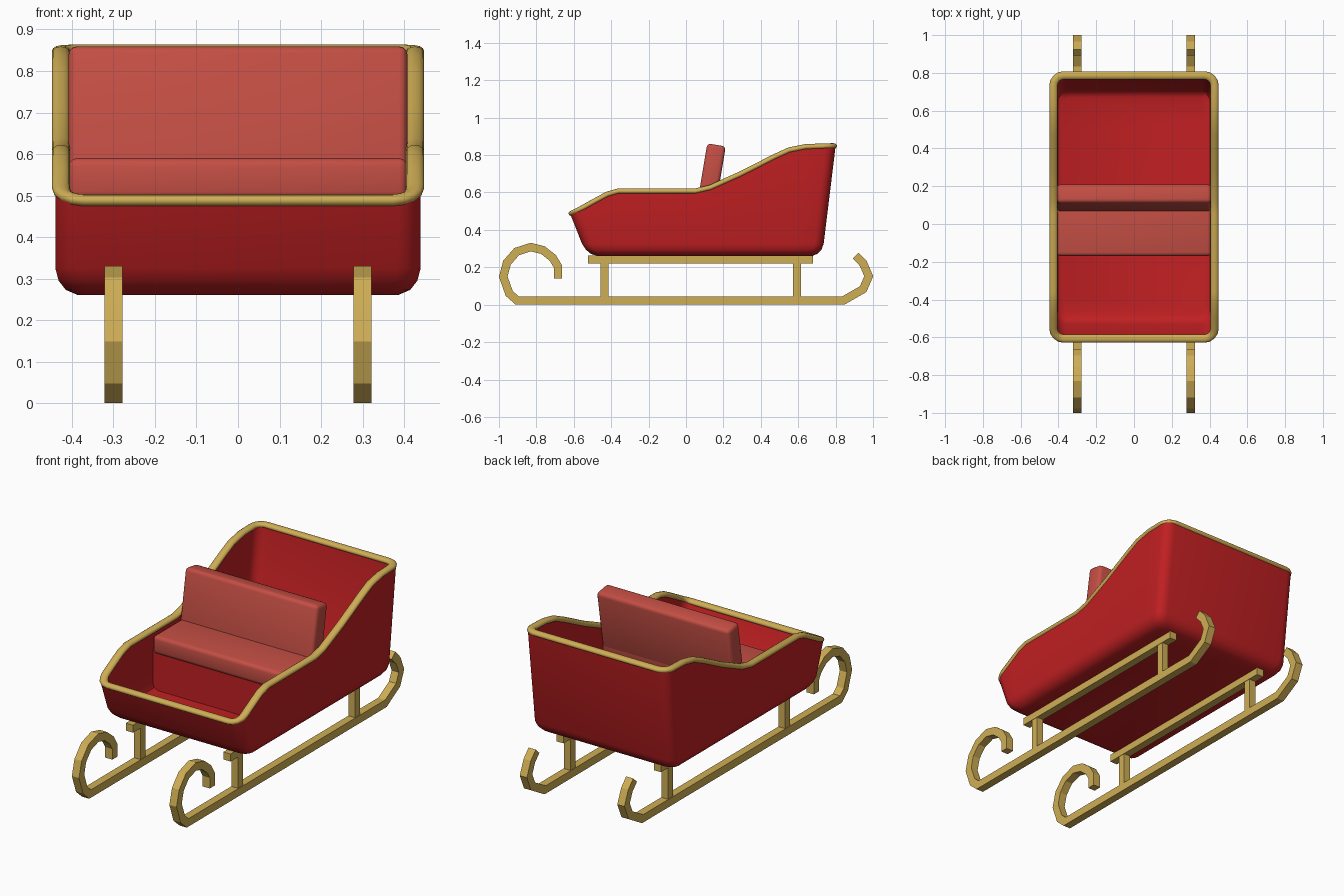
import bpy, bmesh, math
from mathutils import Vector, Matrix

if "Cube" in bpy.data.objects:
    bpy.data.objects.remove(bpy.data.objects["Cube"])


def material(name, rgb):
    m = bpy.data.materials.new(name)
    m.diffuse_color = (*rgb, 1)
    m.use_nodes = True
    m.node_tree.nodes["Principled BSDF"].inputs["Base Color"].default_value = m.diffuse_color
    return m


RED = material("red paint", (0.53, 0.014, 0.016))
CUSHION = material("soft red cushion", (0.55, 0.077, 0.058))
GOLD = material("gold", (0.62, 0.42, 0.09))


def finish(name, bm, mat, smooth=None):
    bmesh.ops.recalc_face_normals(bm, faces=bm.faces)
    me = bpy.data.meshes.new(name)
    bm.to_mesh(me)
    bm.free()
    me.materials.append(mat)
    ob = bpy.data.objects.new(name, me)
    bpy.context.collection.objects.link(ob)
    if smooth:
        bpy.ops.object.select_all(action='DESELECT')
        ob.select_set(True)
        bpy.context.view_layer.objects.active = ob
        bpy.ops.object.shade_smooth_by_angle(angle=math.radians(smooth))
    return ob


def skin(bm, rings, closed=False):
    """Bridge rings of points; cap both ends unless closed."""
    vs = [[bm.verts.new(p) for p in r] for r in rings]
    n = len(vs[0])
    for k in range(len(vs) if closed else len(vs) - 1):
        a, b = vs[k], vs[(k + 1) % len(vs)]
        for i in range(n):
            j = (i + 1) % n
            bm.faces.new((a[i], a[j], b[j], b[i]))
    if not closed:
        bm.faces.new(vs[0])
        bm.faces.new(vs[-1])


def box(name, lo, hi, mat, bevel=0, tilt=0):
    lo, hi = Vector(lo), Vector(hi)
    bm = bmesh.new()
    bmesh.ops.create_cube(bm, size=1, matrix=Matrix.Translation((lo + hi) / 2)
                          @ Matrix.Rotation(tilt, 4, 'X')
                          @ Matrix.Diagonal((*(hi - lo), 1)))
    if bevel:
        bmesh.ops.bevel(bm, geom=bm.edges[:], offset=bevel, segments=3,
                        profile=0.5, affect='EDGES')
    return finish(name, bm, mat, 40 if bevel else None)


# Tub: rounded plan, side profile gives the height of the rim
RIM = [(-0.62, 0.488), (-0.5, 0.553), (-0.43, 0.59), (-0.37, 0.607), (0.05, 0.607),
       (0.13, 0.625), (0.3, 0.70), (0.48, 0.79), (0.56, 0.826), (0.65, 0.844), (0.81, 0.849)]
HX, Y0, Y1, R = 0.44, -0.62, 0.80, 0.055


def rim_height(y):
    for (a, za), (b, zb) in zip(RIM, RIM[1:]):
        if y <= b:
            return za + (zb - za) * (y - a) / (b - a)
    return RIM[-1][1]


def arc(cx, cy, start):
    return [(cx + R * math.cos(math.radians(start + 22.5 * k)),
             cy + R * math.sin(math.radians(start + 22.5 * k))) for k in range(5)]


sides = [y for y, _ in RIM[1:-1]]
plan = (arc(HX - R, Y0 + R, -90) + [(HX, y) for y in sides]
        + arc(HX - R, Y1 - R, 0) + arc(R - HX, Y1 - R, 90)
        + [(-HX, y) for y in reversed(sides)] + arc(R - HX, Y0 + R, 180))


def tub_ring(inset, z=None):
    ring = []
    for x, y in plan:
        h = rim_height(y)
        zz = h if z is None else z
        t = (zz - 0.26) / (h - 0.26)
        hy = 0.629 + (0.71 - 0.629) * t - inset
        cy = 0.099 + (0.09 - 0.099) * t
        ring.append(Vector((x * (1 - inset / HX), cy + (y - 0.09) / 0.71 * hy, zz)))
    return ring


bm = bmesh.new()
skin(bm, [tub_ring(0.055, 0.26), tub_ring(0.025, 0.273), tub_ring(0.008, 0.295),
          tub_ring(0, 0.325), tub_ring(0), tub_ring(0.027), tub_ring(0.027, 0.325),
          tub_ring(0.037, 0.298), tub_ring(0.06, 0.287)])
finish("tub", bm, RED, 40)

# Gold trim: oval tube following the rim
path = tub_ring(0.0135)
rings = []
for i, p in enumerate(path):
    t = (path[(i + 1) % len(path)] - path[i - 1]).normalized()
    out = t.cross(Vector((0, 0, 1))).normalized()
    up = out.cross(t)
    rings.append([p + out * 0.022 * math.cos(a) + up * 0.015 * math.sin(a)
                  for a in (math.tau * k / 12 for k in range(12))])
bm = bmesh.new()
skin(bm, rings, closed=True)
finish("rim_trim", bm, GOLD, 50)

# Bench
box("seat_base", (-0.41, -0.16, 0.28), (0.41, 0.14, 0.51), RED)
box("seat_cushion", (-0.408, -0.17, 0.49), (0.408, 0.16, 0.59), CUSHION, 0.02)
box("seat_back", (-0.408, 0.083, 0.49), (0.408, 0.183, 0.857), CUSHION, 0.02,
    -math.radians(9.5))

# Runners: square bar swept along a curled path
CURL = [(-0.685, 0.14), (-0.685, 0.205), (-0.712, 0.25), (-0.765, 0.292), (-0.83, 0.308),
        (-0.905, 0.284), (-0.957, 0.225), (-0.977, 0.15), (-0.945, 0.06), (-0.902, 0.022),
        (0.84, 0.022), (0.947, 0.083), (0.977, 0.152), (0.948, 0.22), (0.907, 0.263)]


def runner(name, x):
    pts = [Vector(p) for p in CURL]
    rings = []
    for i, p in enumerate(pts):
        d0 = (p - pts[i - 1]).normalized() if i else (pts[1] - p).normalized()
        d1 = (pts[i + 1] - p).normalized() if i < len(pts) - 1 else d0
        t = (d0 + d1).normalized()
        n = Vector((-t.y, t.x)) * 0.022 / t.dot(d0)
        a, b = p + n, p - n
        rings.append([(x - 0.022, *a), (x + 0.022, *a), (x + 0.022, *b), (x - 0.022, *b)])
    bm = bmesh.new()
    skin(bm, rings)
    finish(name, bm, GOLD)


for side, x in (("left", -0.3), ("right", 0.3)):
    runner(side + "_runner", x)
    box(side + "_rail", (x - 0.022, -0.525, 0.22), (x + 0.022, 0.68, 0.262), GOLD)
    for end, y in (("front", -0.435), ("rear", 0.594)):
        box(f"{side}_{end}_post", (x - 0.02, y - 0.021, 0.03), (x + 0.02, y + 0.021, 0.23), GOLD)
